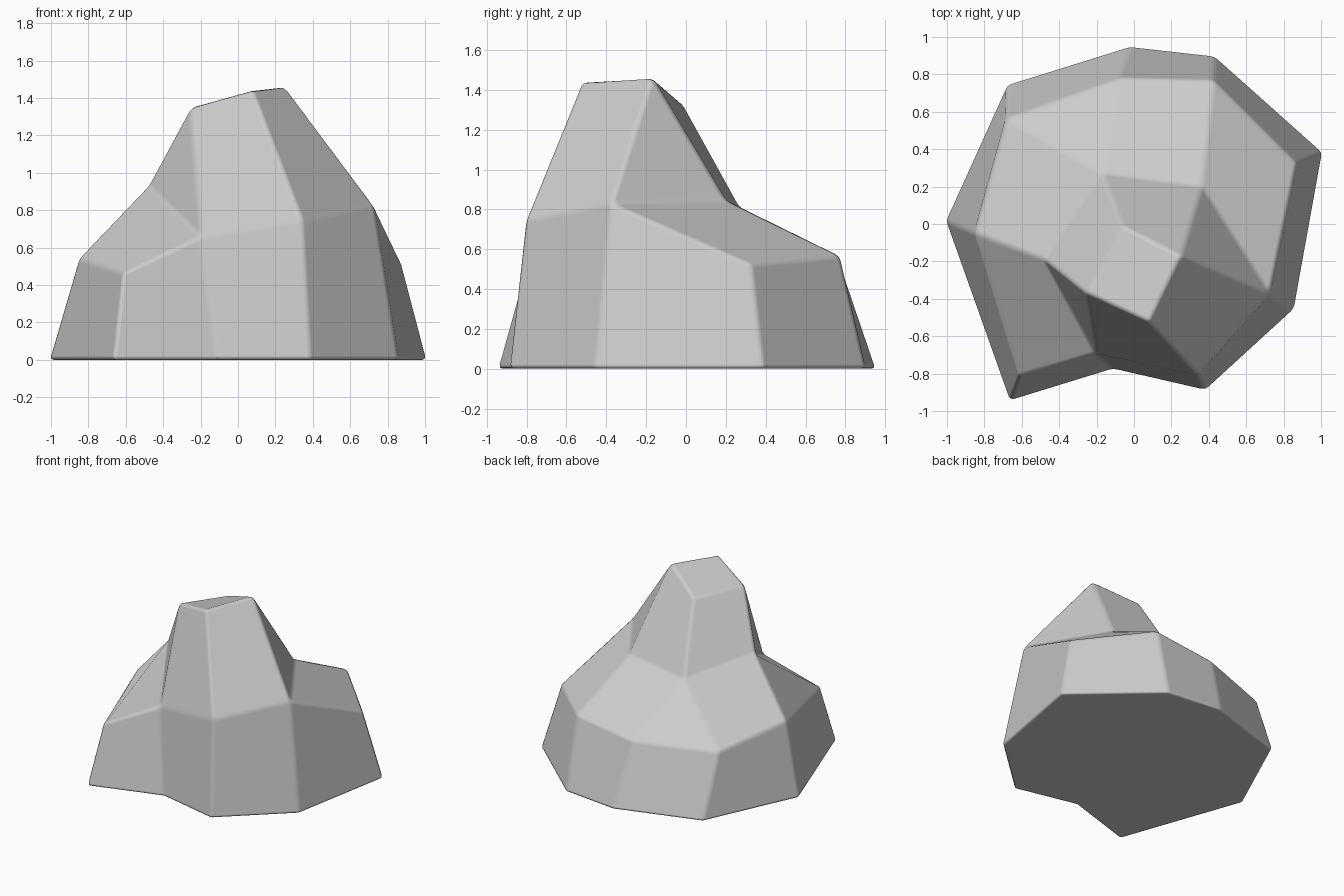
import bpy, bmesh

if "Cube" in bpy.data.objects:
    bpy.data.objects.remove(bpy.data.objects["Cube"])

# Contours of the boulder, counter-clockwise from the right
base = [(1.01, .385), (.43, .9), (-.02, .953), (-.675, .75), (-1.01, .02),
        (-.665, -.948), (-.11, -.775), (.382, -.888), (.857, -.455)]
shoulder = [(.87, .325, .525), (.425, .77, .568), (-.08, .78, .498), (-.685, .565, .487),
            (-.85, -.05, .542), (-.615, -.815, .465), (-.2, -.69, .66),
            (.342, -.805, .745), (.725, -.375, .83)]
neck = [(.36, .20, .845), (-.17, .27, .81), (-.48, -.19, .935)]
peak = [(.08, -.525, 1.44), (.25, -.17, 1.463), (-.06, -.01, 1.325), (-.255, -.37, 1.35)]

bm = bmesh.new()
B = [bm.verts.new((x, y, 0)) for x, y in base]
S = [bm.verts.new(p) for p in shoulder]
N = [bm.verts.new(p) for p in neck]
P = [bm.verts.new(p) for p in peak]

# Lower wall and underside
for i in range(9):
    j = (i + 1) % 9
    bm.faces.new((B[i], B[j], S[j], S[i]))
bm.faces.new(B[::-1])

# Sloping ledge around the back, then the upper spire and its cap
for f in [(S[8], S[0], S[1], N[0]), (N[0], S[1], S[2], N[1]), (N[1], S[2], S[3]),
          (N[1], S[3], S[4], N[2]), (N[2], S[4], S[5], S[6]),
          (N[2], S[6], P[3]), (P[3], S[6], S[7], P[0]), (P[0], S[7], S[8], P[1]),
          (P[1], S[8], N[0]), (P[1], N[0], N[1], P[2]), (P[2], N[1], N[2], P[3]), P]:
    bm.faces.new(f)
bmesh.ops.recalc_face_normals(bm, faces=bm.faces)

mesh = bpy.data.meshes.new("boulder")
bm.to_mesh(mesh)
bm.free()
boulder = bpy.data.objects.new("boulder", mesh)
bpy.context.collection.objects.link(boulder)

# Softly worn edges
for p in mesh.polygons:
    p.use_smooth = True
bevel = boulder.modifiers.new("worn_edges", 'BEVEL')
bevel.width = .022
bevel.segments = 2
bevel.limit_method = 'ANGLE'
bevel.angle_limit = .12
bevel.harden_normals = True
